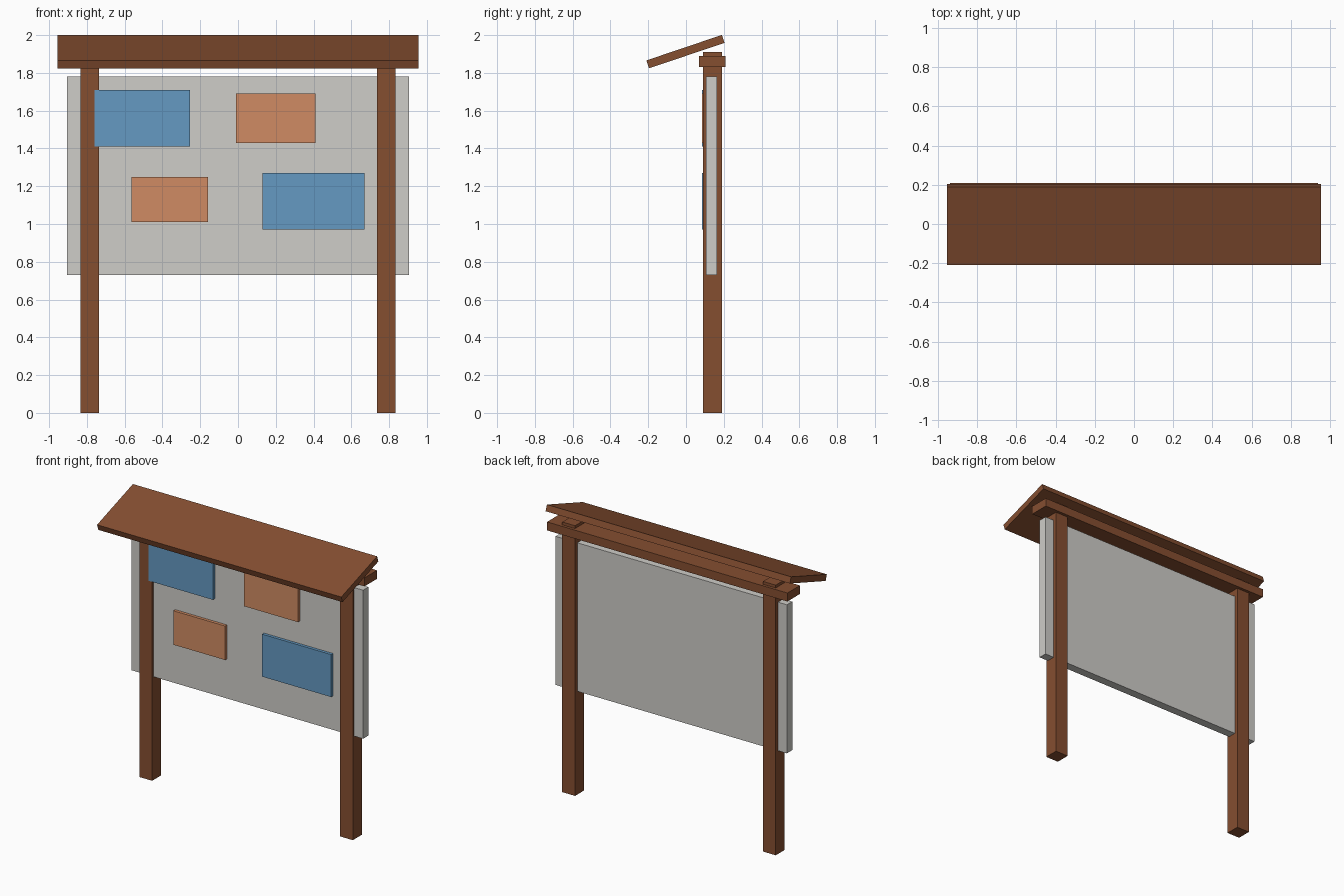
import bpy
from math import atan2
from mathutils import Vector

cube = bpy.data.objects.get("Cube")
if cube:
    bpy.data.objects.remove(cube, do_unlink=True)


def material(name, rgb):
    mat = bpy.data.materials.new(name)
    mat.use_nodes = True
    mat.diffuse_color = (*rgb, 1)
    mat.node_tree.nodes["Principled BSDF"].inputs["Base Color"].default_value = (*rgb, 1)
    return mat


wood = material("brown wood", (0.235, 0.077, 0.03))
grey = material("light grey board", (0.62, 0.61, 0.58))
blue = material("blue paper", (0.13, 0.32, 0.54))
orange = material("orange paper", (0.63, 0.26, 0.125))


def box(name, low, high, mat, tilt=0):
    """Box between two corners, optionally tilted about x."""
    low, high = Vector(low), Vector(high)
    bpy.ops.mesh.primitive_cube_add(size=1, location=(low + high) / 2, rotation=(tilt, 0, 0))
    obj = bpy.context.object
    obj.name = name
    obj.scale = high - low
    obj.data.materials.append(mat)
    return obj


# Posts, with tops showing above the beam
for side, x in (("left", 0.785), ("right", -0.785)):
    box(side + "_post", (x - 0.05, 0.09, 0), (x + 0.05, 0.19, 1.91), wood)

# Beam and display board
box("top_beam", (-0.94, 0.07, 1.83), (0.94, 0.21, 1.89), wood)
box("display_board", (-0.905, 0.105, 0.73), (0.905, 0.165, 1.78), grey)

# Sloping roof plank, low at the front
roof = box("roof", (-0.955, -0.211, 0), (0.955, 0.211, 0.044), wood, atan2(0.135, 0.4))
roof.location = (0, -0.003, 1.9125)

# Notices pinned to the front of the board
notices = [
    ("upper_blue_notice", -0.76, -0.255, 1.41, 1.71, blue),
    ("upper_orange_notice", -0.01, 0.41, 1.43, 1.69, orange),
    ("lower_orange_notice", -0.565, -0.16, 1.01, 1.25, orange),
    ("lower_blue_notice", 0.13, 0.67, 0.97, 1.27, blue),
]
for name, x0, x1, z0, z1, mat in notices:
    box(name, (x0, 0.084, z0), (x1, 0.106, z1), mat)
